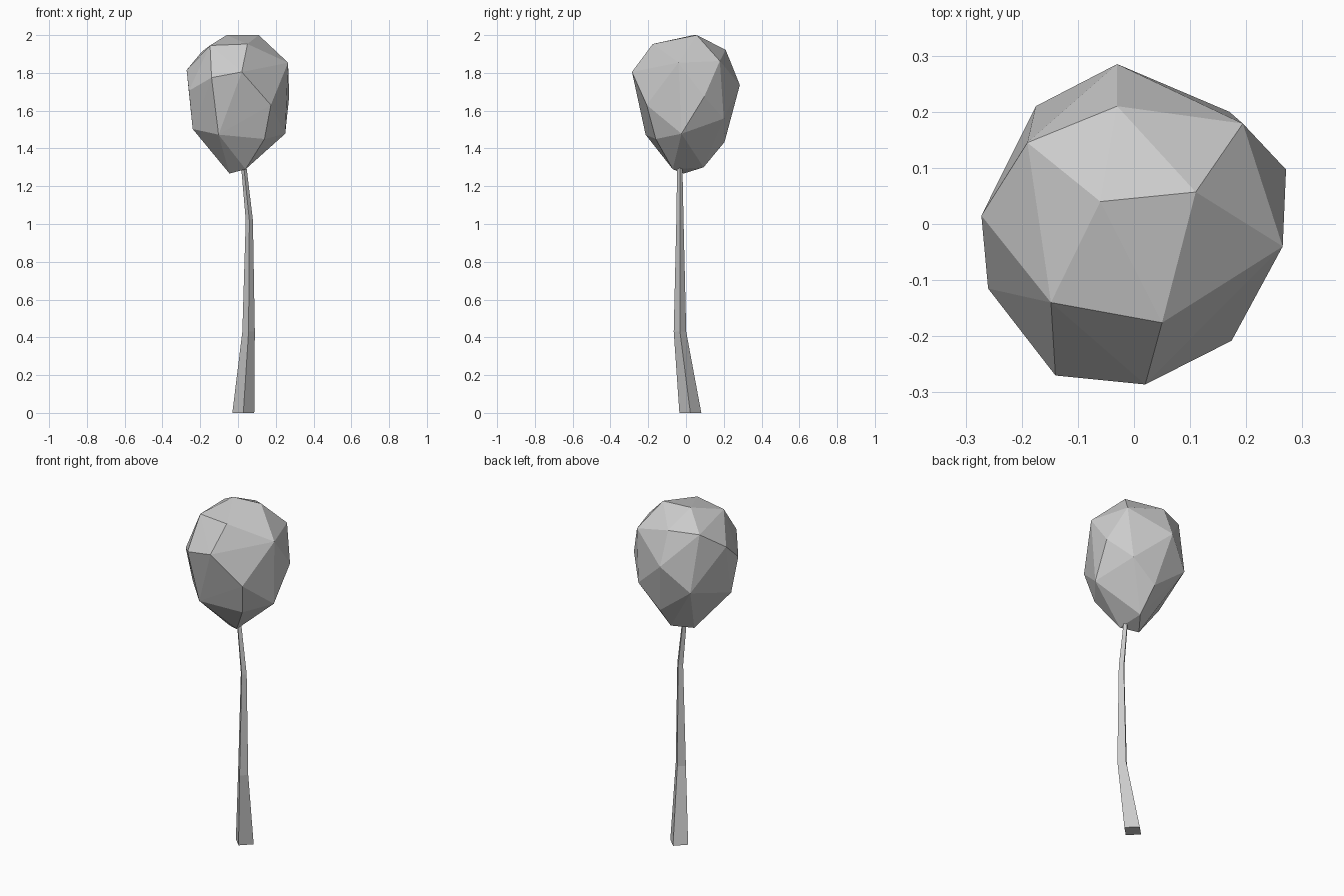
import bpy
import bmesh
from mathutils import Vector

default_cube = bpy.data.objects.get("Cube")
if default_cube:
    bpy.data.objects.remove(default_cube, do_unlink=True)


def make_material(name, colour):
    material = bpy.data.materials.new(name)
    material.use_nodes = True
    material.diffuse_color = colour
    shader = material.node_tree.nodes["Principled BSDF"]
    shader.inputs["Base Color"].default_value = colour
    return material


def finish(bm, name, material):
    """Turn a bmesh into a flat-shaded object with outward normals."""
    bmesh.ops.recalc_face_normals(bm, faces=bm.faces[:])
    mesh = bpy.data.meshes.new(name)
    bm.to_mesh(mesh)
    bm.free()
    mesh.materials.append(material)
    obj = bpy.data.objects.new(name, mesh)
    bpy.context.collection.objects.link(obj)
    return obj


def build_crown(material):
    """Faceted crown: the convex hull around a few rings of corner points."""
    top = [(-.06, .04, 2), (.11, .057, 2)]
    shoulder = [(-.148, -.14, 1.945), (.05, -.176, 1.953), (.265, -.04, 1.854),
                (.194, .179, 1.863), (-.03, .21, 1.922), (-.19, .145, 1.914)]
    middle = [(-.272, .015, 1.815), (-.14, -.27, 1.775), (.02, -.286, 1.805),
              (.174, -.208, 1.63), (.271, .097, 1.675), (-.03, .285, 1.736),
              (-.26, -.115, 1.705)]
    lower = [(.25, -.024, 1.478), (.17, .2, 1.558), (-.175, .21, 1.59),
             (-.24, -.078, 1.503), (-.103, -.214, 1.473), (.14, -.16, 1.45),
             (.028, .204, 1.434)]
    bottom = [(.04, -.07, 1.29), (-.045, -.013, 1.267), (.034, .093, 1.3)]

    bm = bmesh.new()
    for point in top + shoulder + middle + lower + bottom:
        bm.verts.new(point)
    bmesh.ops.convex_hull(bm, input=bm.verts[:])
    loose = [v for v in bm.verts if not v.link_faces]
    bmesh.ops.delete(bm, geom=loose, context="VERTS")
    return finish(bm, "tree_crown", material)


def build_trunk(material):
    """Bent, tapering trunk with a diamond section: centre and radius per ring."""
    sections = [((.028, .023, 0), .058), ((.056, -.032, .43), .033),
                ((.06, -.032, 1.02), .019), ((.03, -.033, 1.31), .014)]
    corners = [Vector((1, 0, 0)), Vector((0, 1, 0)),
               Vector((-1, 0, 0)), Vector((0, -1, 0))]

    bm = bmesh.new()
    rings = [[bm.verts.new(Vector(centre) + corner * radius) for corner in corners]
             for centre, radius in sections]
    for below, above in zip(rings, rings[1:]):
        for i in range(len(corners)):
            bm.faces.new((below[i - 1], below[i], above[i], above[i - 1]))
    bm.faces.new(rings[0][::-1])
    bm.faces.new(rings[-1])
    return finish(bm, "tree_trunk", material)


# One plain grey for the whole tree
grey = make_material("plain grey", (.6, .6, .6, 1))
build_crown(grey)
build_trunk(grey)
